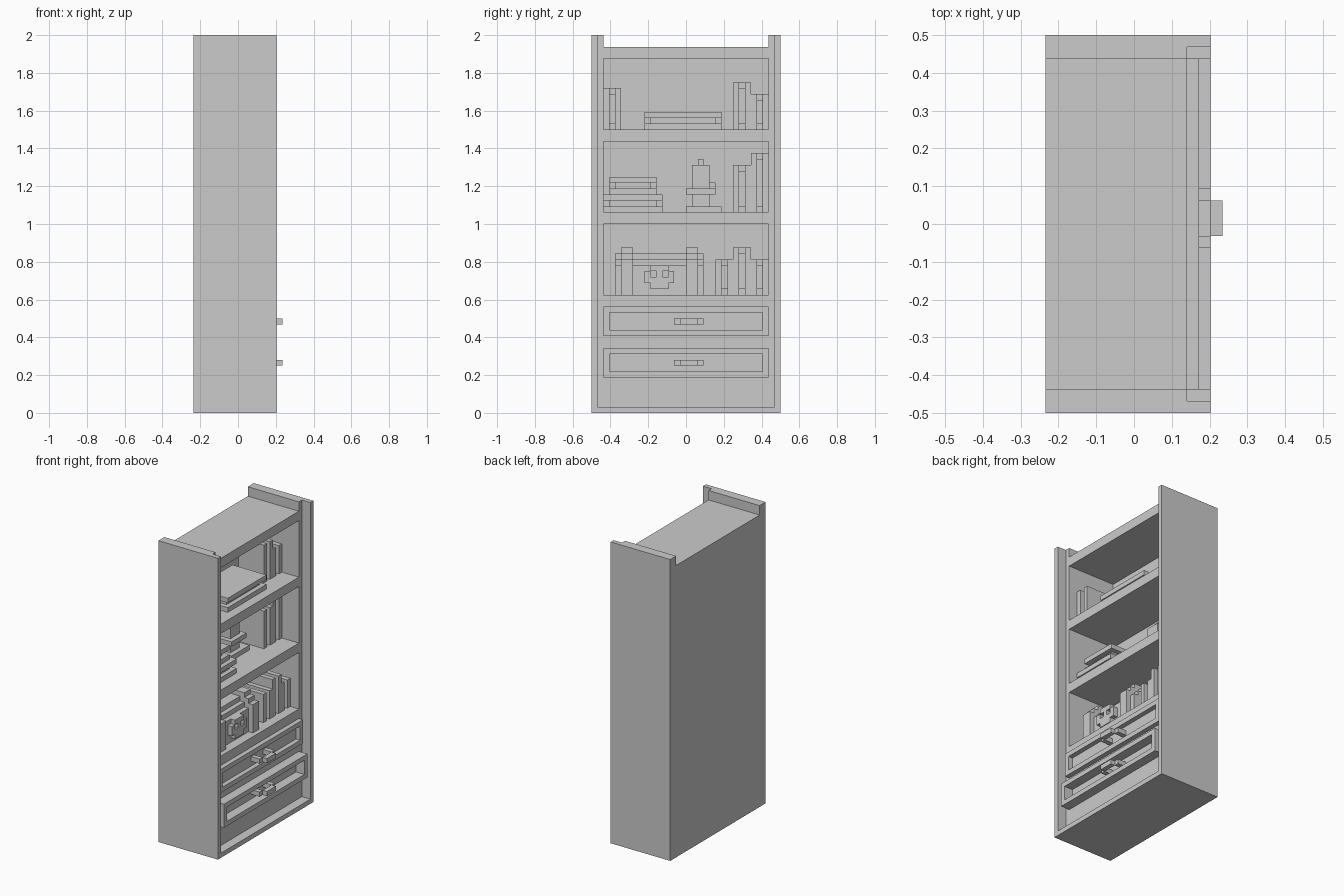
import bpy
import bmesh
from mathutils import Matrix, Vector

if "Cube" in bpy.data.objects:
    bpy.data.objects.remove(bpy.data.objects["Cube"])

UNIT = 1 / 32      # grid module all parts snap to
HALF_DEPTH = 7.5   # back of the case sits at depth 0, measured forward along +x
FACE = 12          # depth of the case face
INNER = 14         # half width between the sides


def part(name, *boxes):
    """Join boxes given as (x range, y range, z range) in modules."""
    bm = bmesh.new()
    for ranges in boxes:
        low = Vector([r[0] for r in ranges])
        high = Vector([r[1] for r in ranges])
        centre = (low + high) / 2 - Vector((HALF_DEPTH, 0, 0))
        bmesh.ops.create_cube(bm, size=1, matrix=Matrix.LocRotScale(
            centre * UNIT, None, (high - low) * UNIT))
    mesh = bpy.data.meshes.new(name)
    bm.to_mesh(mesh)
    bm.free()
    obj = bpy.data.objects.new(name, mesh)
    bpy.context.collection.objects.link(obj)
    return obj


def span(start, size):
    return (start, start + size)


width = (-INNER, INNER)

# Case: rebated sides, back, shelves, solid drawer base and bottom rail
for name, s in (("right_side", -1), ("left_side", 1)):
    inner = sorted((s * INNER, s * (INNER + 1)))
    outer = sorted((s * (INNER + 1), s * (INNER + 2)))
    part(name, ((0, FACE), inner, (0, 64)), ((0, FACE + 2), outer, (0, 64)))
part("back_panel", ((0, 1), width, (0, 62)))
part("drawer_base", ((1, FACE), width, (0, 20)))
for name, z in (("lower_shelf", 32), ("upper_shelf", 46), ("top_board", 60)):
    part(name, ((1, FACE), width, span(z, 2)))
part("bottom_rail", ((FACE, FACE + 2), (-INNER - 1, INNER + 1), (0, 1)))


# Drawers: raised rim around a sunken panel, with a bridge handle
def drawer(name, z, rim):
    depth = span(FACE, rim)
    part(name + "_rim",
         (depth, width, span(z, 1)),
         (depth, width, span(z + 4, 1)),
         (depth, span(-INNER, 1), span(z + 1, 3)),
         (depth, span(INNER - 1, 1), span(z + 1, 3)))
    mid = span(z + 2, 1)
    part(name + "_handle",
         (span(FACE, 2), (-2, -1), mid),
         (span(FACE, 2), (2, 3), mid),
         (span(FACE + 2, 1), (-1, 2), mid))


drawer("lower_drawer", 6, 2)
drawer("upper_drawer", 13, 1)


# Books: two covers, a back spine and inset pages
def upright_book(name, y, z, height, front):
    tall = span(z, height)
    part(name,
         ((2, front), span(y, 1), tall),
         ((2, front), span(y + 2, 1), tall),
         ((2, 3), span(y + 1, 1), tall),
         ((3, front - 1), span(y + 1, 1), (z + 1, z + height - 1)))


def flat_book(name, y, length, z, front):
    long = span(y, length)
    part(name,
         ((2, front), long, span(z, 1)),
         ((2, front), long, span(z + 2, 1)),
         ((2, 3), long, span(z + 1, 1)),
         ((3, front - 1), (y + 1, y + length - 1), span(z + 1, 1)))


BOTTOM, MIDDLE, TOP = 20, 34, 48
upright_book("top_book_right", -14, TOP, 7, 10)
upright_book("top_book_tall", 8, TOP, 8, 8)
upright_book("top_book_short", 11, TOP, 6, 8)
flat_book("top_book_flat", -7, 13, TOP, 10)
upright_book("middle_book_short", 8, MIDDLE, 8, 8)
upright_book("middle_book_tall", 11, MIDDLE, 10, 8)
flat_book("middle_book_large", -14, 10, MIDDLE, 10)
flat_book("middle_book_small", -13, 8, MIDDLE + 3, 9)
for i, (y, height) in enumerate(((5, 6), (8, 8), (11, 6))):
    upright_book(f"bottom_book_{i + 1}", y, BOTTOM, height, 10)

# Candle on a stand
part("candle_stand",
     ((1, 6), (0, 6), span(MIDDLE, 1)),
     ((2, 5), (1, 4), span(MIDDLE + 1, 2)),
     ((1, 6), (0, 5), span(MIDDLE + 3, 1)),
     ((3, 4), (4, 5), span(MIDDLE + 4, 1)))
part("candle", ((2, 5), (1, 4), span(MIDDLE + 4, 4)))
part("candle_wick", ((3, 4), (2, 3), span(MIDDLE + 8, 1)))

# Chest with a stepped lid and two straps
part("chest",
     ((2, 10), (-12, 3), span(BOTTOM, 5)),
     ((3, 9), (-12, 3), span(BOTTOM + 5, 1)),
     ((4, 8), (-12, 3), span(BOTTOM + 6, 1)))
for name, y in (("right_strap", -11), ("left_strap", 0)):
    part(name,
         ((10, 11), span(y, 2), span(BOTTOM, 6)),
         ((9, 10), span(y, 2), span(BOTTOM + 5, 2)),
         ((4, 9), span(y, 2), span(BOTTOM + 7, 1)),
         ((8, 9), span(y, 2), span(BOTTOM + 6, 1)))

# Skull shaped clasp with open eye sockets
clasp = (10, 11)
part("skull_clasp",
     (clasp, (-6, -3), span(BOTTOM + 1, 1)),
     (clasp, (-7, -2), span(BOTTOM + 2, 1)),
     (clasp, (-6, -3), span(BOTTOM + 4, 1)),
     *[(clasp, span(y, 1), span(BOTTOM + 3, 1)) for y in (-7, -5, -3)])
